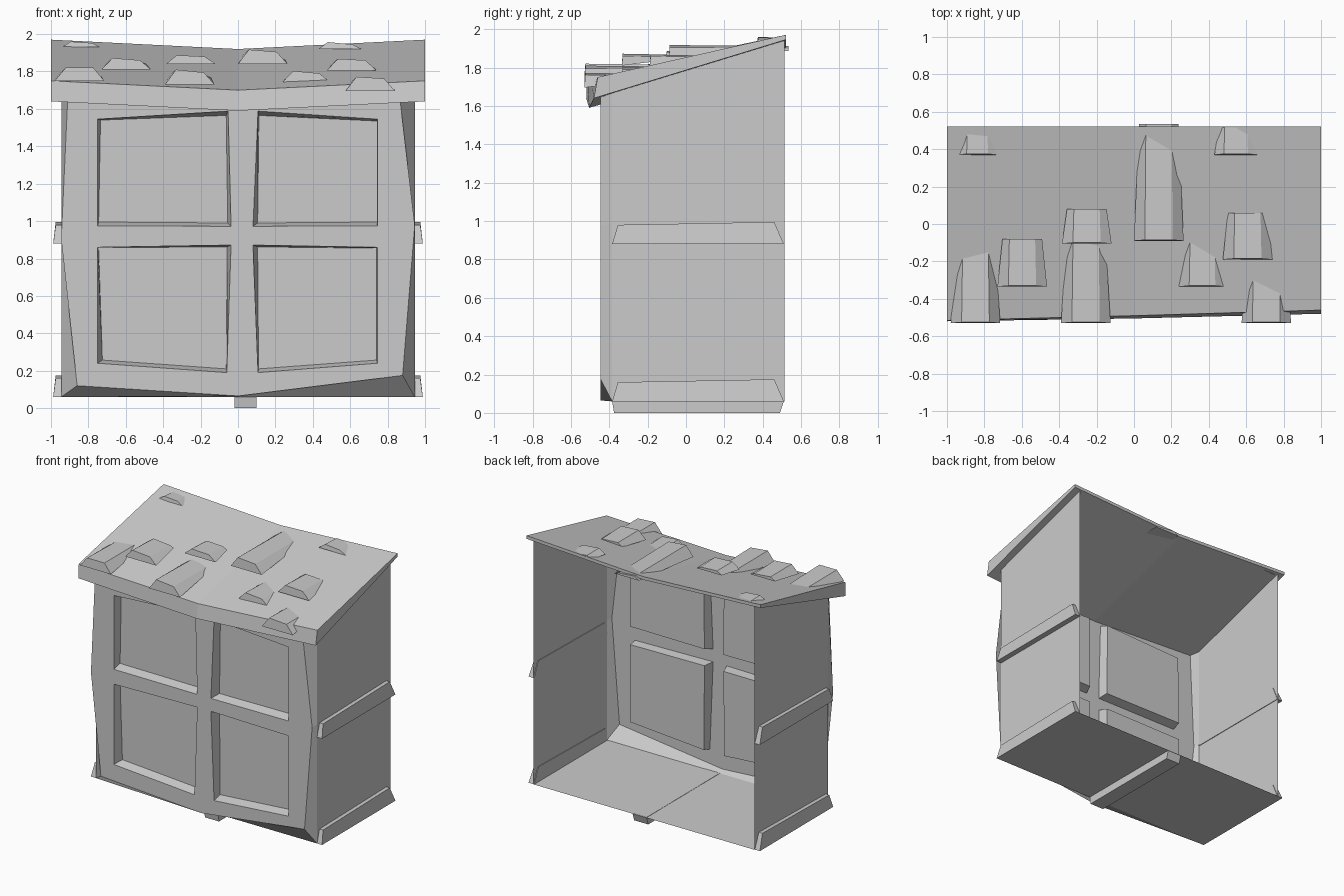
import bpy, bmesh
from mathutils import Vector

if "Cube" in bpy.data.objects:
    bpy.data.objects.remove(bpy.data.objects["Cube"])


def finish(name, bm, closed=True):
    if closed:
        bmesh.ops.recalc_face_normals(bm, faces=bm.faces)
    me = bpy.data.meshes.new(name)
    bm.to_mesh(me)
    bm.free()
    ob = bpy.data.objects.new(name, me)
    bpy.context.collection.objects.link(ob)
    return ob


def strip(bm, a, b):
    """Quads joining two closed rings of vertices."""
    n = len(a)
    for i in range(n):
        j = (i + 1) % n
        bm.faces.new((a[i], a[j], b[j], b[i]))


def loft(name, ring_a, ring_b):
    """Solid between two polygons with equal point counts."""
    bm = bmesh.new()
    a = [bm.verts.new(p) for p in ring_a]
    b = [bm.verts.new(p) for p in ring_b]
    bm.faces.new(a)
    bm.faces.new(b[::-1])
    strip(bm, a, b)
    return finish(name, bm)


def sheet(name, pts):
    bm = bmesh.new()
    bm.faces.new([bm.verts.new(p) for p in pts])
    return finish(name, bm, False)


# Front window wall: bulging frame, irregular chamfer, four sunken panes
Y_EDGE, Y_FRAME, Y_PANE = -0.385, -0.445, -0.375
edge = [(-.945, 1.68), (-.945, .9), (-.945, .06), (0, .06),
        (.945, .06), (.945, .98), (.945, 1.68), (0, 1.635)]
face = [(-.91, 1.66), (-.945, .9), (-.86, .12), (0, .065),
        (.88, .175), (.945, .98), (.865, 1.66), (0, 1.62)]
# each hole: front outline then pane outline, from top left counter-clockwise
holes = [
    ([(-.75, 1.545), (-.75, .975), (-.037, .972), (-.053, 1.588)],
     [(-.735, 1.54), (-.745, .995), (-.055, .99), (-.063, 1.565)]),
    ([(.107, 1.588), (.08, .972), (.745, .975), (.745, 1.545)],
     [(.112, 1.565), (.105, .99), (.742, .995), (.742, 1.535)]),
    ([(-.75, .86), (-.75, .24), (-.06, .19), (-.037, .872)],
     [(-.745, .858), (-.725, .257), (-.063, .21), (-.058, .862)]),
    ([(.08, .872), (.107, .19), (.745, .24), (.745, .86)],
     [(.105, .862), (.11, .21), (.74, .257), (.74, .855)]),
]
bm = bmesh.new()


def ring(pts, y):
    return [bm.verts.new((x, y, z)) for x, z in pts]


outer, front = ring(edge, Y_EDGE), ring(face, Y_FRAME)
strip(bm, outer, front)
loops, panes = [front], []
for hole, pane in holes:
    h = ring(hole, Y_FRAME)
    loops.append(h)
    panes.append((h, ring(pane, Y_PANE)))
edges = []
for lp in loops:
    for i, v in enumerate(lp):
        w = lp[(i + 1) % len(lp)]
        edges.append(bm.edges.get((v, w)) or bm.edges.new((v, w)))
bmesh.ops.triangle_fill(bm, edges=edges, use_beauty=True, normal=Vector((0, -1, 0)))
for h, p in panes:
    strip(bm, h, p)
    bm.faces.new(p)
wall = finish("window_wall", bm)
# make sure the open shell faces forward
if sum(p.normal.y * p.area for p in wall.data.polygons) > 0:
    wall.data.flip_normals()

# Side walls and floor (back stays open)
Y_BACK = .513
for s, side in ((-1, "left"), (1, "right")):
    x = s * .945
    pts = [(x, Y_EDGE, .06), (x, Y_BACK, .06), (x, Y_BACK, 1.945), (x, Y_EDGE, 1.68)]
    sheet(side + "_wall", pts[::s])
sheet("floor", [(-.945, Y_EDGE, .06), (-.945, Y_BACK, .06),
                (.945, Y_BACK, .06), (.945, Y_EDGE, .06)])

# Side rails with tapered tops, two per side
for s, side in ((-1, "left"), (1, "right")):
    for z, level in ((.06, "lower"), (.88, "middle")):
        def rail(xb, xt):
            return [(s * xb, -.385, z), (s * xb, .51, z), (s * xt, .46, z + .115),
                    (s * xt, -.355, z + .10)]
        loft(f"{side}_{level}_rail", rail(.94, .94), rail(.988, .975))

# Rail beneath the floor
loft("bottom_rail",
     [(-.02, -.385, .062), (.10, -.385, .062), (.10, .51, .062), (-.02, .51, .062)],
     [(-.02, -.375, 0), (.10, -.375, 0), (.10, .49, 0), (-.02, .49, 0)])

# Sagging wedge roof: profile (top back, top front, bottom front, bottom back)
bm = bmesh.new()
sections = []
for x, dz, yt, yb in ((-1, 0, -.515, -.52), (0, -.05, -.49, -.505), (1, 0, -.46, -.48)):
    prof = [(.52, 1.97 + dz), (yt, 1.75 + dz), (yb, 1.64 + dz), (.52, 1.945 + dz)]
    sections.append([bm.verts.new((x, y, z)) for y, z in prof])
strip(bm, sections[0], sections[1])
strip(bm, sections[1], sections[2])
bm.faces.new(sections[0])
bm.faces.new(sections[2][::-1])
finish("roof", bm)

# Loose shingles: x left, x right, y front, y back, z bottom, z top left, z top right
shingles = [
    (-.94, -.735, .37, .50, 1.93, 1.96, 1.952),
    (.43, .66, .37, .515, 1.92, 1.957, 1.945),
    (0, .265, -.09, .535, 1.84, 1.917, 1.905),
    (-.385, -.12, -.105, .08, 1.84, 1.887, 1.88),
    (-.73, -.465, -.335, -.08, 1.81, 1.872, 1.86),
    (.475, .74, -.19, .06, 1.805, 1.868, 1.86),
    (.24, .49, -.335, -.08, 1.745, 1.803, 1.79),
    (-.98, -.715, -.53, -.15, 1.75, 1.82, 1.82),
    (-.39, -.125, -.53, -.10, 1.73, 1.81, 1.795),
    (.575, .84, -.53, -.18, 1.695, 1.772, 1.762),
]
for i, (x0, x1, y0, y1, zb, zl, zr) in enumerate(shingles):
    w = x1 - x0
    loft(f"shingle_{i + 1}",
         [(x0, y0, zb), (x1, y0, zb), (x1 - .22 * w, y0 + .005, zr), (x0 + .22 * w, y0 + .005, zl)],
         [(x0 + .1 * w, y1, zl - .03), (x1 - .1 * w, y1, zl - .03),
          (x1 - .24 * w, y1, zr - .005), (x0 + .24 * w, y1, zl - .005)])
